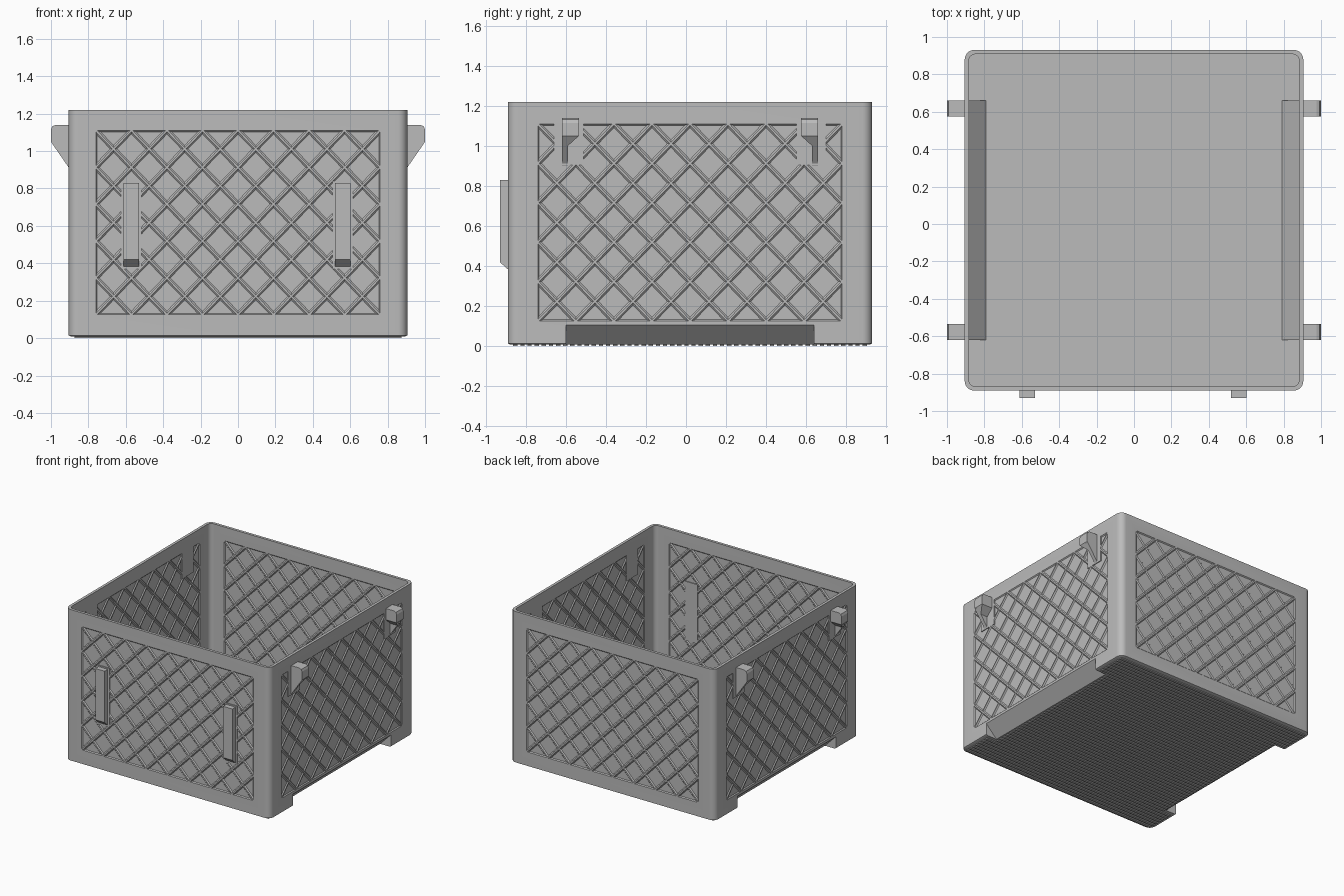
import bpy, bmesh, math
from mathutils import Matrix, Vector

old = bpy.data.objects.get("Cube")
if old:
    bpy.data.objects.remove(old)

grey = bpy.data.materials.new("plain grey")
grey.use_nodes = True
grey.diffuse_color = (0.5, 0.5, 0.5, 1)
grey.node_tree.nodes["Principled BSDF"].inputs["Base Color"].default_value = grey.diffuse_color

HX, HY, CY, TOP = 0.905, 0.91, 0.02, 1.22      # crate half sizes, centre, height
T, D = 0.022, 0.007                            # wall thickness, panel depth
PU, PV, COLS, ROWS = 0.19, 0.197, 8, 5         # lattice pitch and counts
LOW = 0.125
HIGH, HALF = LOW + PV * ROWS, PU * COLS / 2


def to_object(name, bm):
    bmesh.ops.recalc_face_normals(bm, faces=bm.faces)
    mesh = bpy.data.meshes.new(name)
    bm.to_mesh(mesh)
    bm.free()
    mesh.materials.append(grey)
    obj = bpy.data.objects.new(name, mesh)
    bpy.context.collection.objects.link(obj)
    return obj


def add_loft(bm, ring_a, ring_b):
    a = [bm.verts.new(p) for p in ring_a]
    b = [bm.verts.new(p) for p in ring_b]
    bm.faces.new(a)
    bm.faces.new(b)
    for i in range(len(a)):
        j = (i + 1) % len(a)
        bm.faces.new((a[i], a[j], b[j], b[i]))


def add_box(bm, x0, x1, y0, y1, z0, z1):
    ring = [(x0, y0), (x1, y0), (x1, y1), (x0, y1)]
    add_loft(bm, [(x, y, z0) for x, y in ring], [(x, y, z1) for x, y in ring])


def loft(name, *rings):
    bm = bmesh.new()
    add_loft(bm, *rings)
    return to_object(name, bm)


def rounded(hx, hy, r, z):
    pts = []
    for q, (sx, sy) in enumerate([(1, 1), (-1, 1), (-1, -1), (1, -1)]):
        for i in range(9):
            a = math.pi / 2 * (q + i / 8)
            pts.append((sx * (hx - r) + r * math.cos(a), CY + sy * (hy - r) + r * math.sin(a), z))
    return pts


def combine(obj, tool, operation="DIFFERENCE"):
    mod = obj.modifiers.new("cut", "BOOLEAN")
    mod.operation, mod.solver, mod.object = operation, "EXACT", tool
    graph = bpy.context.evaluated_depsgraph_get()
    mesh = bpy.data.meshes.new_from_object(obj.evaluated_get(graph))
    obj.modifiers.clear()
    obj.data = mesh
    bpy.data.objects.remove(tool)


def wedge(name, sx, reach, y0, y1):
    tri = [(HX - reach - 0.05, -0.05), (HX + 0.05, -0.05), (HX + 0.05, reach + 0.05)]
    return loft(name, *[[(sx * x, y, z) for x, z in tri] for y in (y0, y1)])


def capsule(name, sx, r):
    bm = bmesh.new()
    bmesh.ops.create_uvsphere(bm, u_segments=24, v_segments=12, radius=r)
    for v in bm.verts:
        v.co = Vector((v.co.x, v.co.z, v.co.y))
        v.co.y += math.copysign(0.05, v.co.y) if abs(v.co.y) > 1e-5 else 0
        v.co += Vector((sx * 0.825, CY, 0.05))
    return to_object(name, bm)


# Crate shell: rounded box, hollow inside, grip recesses under both sides
shell = loft("crate_shell", rounded(HX, HY, 0.05, 0.014), rounded(HX, HY, 0.05, TOP))
foot = loft("foot", rounded(HX - 0.012, HY - 0.012, 0.04, 0.008), rounded(HX, HY, 0.05, 0.014))
combine(shell, foot, "UNION")
hollow = loft("hollow", rounded(HX - T, HY - T, 0.035, 0.022), rounded(HX - T, HY - T, 0.035, TOP + 0.1))
for sx in (-1, 1):
    combine(hollow, wedge("hump", sx, 0.135, CY - 0.64, CY + 0.64))
    combine(hollow, capsule("grip_bump", sx, 0.055))
combine(shell, hollow)
for sx in (-1, 1):
    combine(shell, wedge("recess", sx, 0.105, CY - 0.62, CY + 0.62))
    combine(shell, capsule("grip", sx, 0.042))


def wall_matrix(quarter):
    half = HX if quarter % 2 else HY
    return (Matrix.Translation((0, CY, 0)) @ Matrix.Rotation(quarter * math.pi / 2, 4, "Z")
            @ Matrix.Translation((0, -half, 0)))


def panel_ring(grow, y):
    return [(-HALF - grow, y, LOW - grow), (HALF + grow, y, LOW - grow),
            (HALF + grow, y, HIGH + grow), (-HALF - grow, y, HIGH + grow)]


# Diamond lattice walls: thin sunken panels with ribs and plain pads
for quarter, side in enumerate(("front", "left", "back", "right")):
    place = wall_matrix(quarter)
    for outer, inner in ((-0.01, D), (T + 0.01, T - D)):
        cutter = loft("panel_cutter", panel_ring(0.01, outer), panel_ring(-0.007, inner))
        cutter.data.transform(place)
        combine(shell, cutter)

    bm = bmesh.new()
    for k in range(1, COLS + ROWS):
        u0, u1 = max(0, k - ROWS), min(COLS, k)
        for flip in (-1, 1):
            a = Vector((flip * (u0 * PU - HALF), 0, LOW + (k - u0) * PV))
            b = Vector((flip * (u1 * PU - HALF), 0, LOW + (k - u1) * PV))
            across = (b - a).normalized().cross(Vector((0, 1, 0)))
            section = [(-0.005, 0), (0.005, 0), (0.013, D), (0.013, T - D),
                       (0.005, T), (-0.005, T), (-0.013, T - D), (-0.013, D)]
            rings = [[p + across * w + Vector((0, d, 0)) for w, d in section] for p in (a, b)]
            add_loft(bm, *rings)
    if quarter % 2:
        for s in (-1, 1):
            u = s * 0.605
            add_box(bm, u - 0.073, u + 0.073, 0, T, 0.905, HIGH + 0.005)
    elif side == "front":
        for u in (-0.57, 0.56):
            add_box(bm, u - 0.055, u + 0.055, 0, T, 0.37, 0.84)
    ribs = to_object(side + "_lattice", bm)
    ribs.data.transform(place)

# Hooks on both sides, tapering to a narrow lower fin
hook = [(0.89, 1.14), (0.975, 1.14), (0.993, 1.132), (1.0, 1.115), (1.0, 1.05), (0.89, 0.89)]
fin = [(0.89, 1.06), (0.995, 1.06), (0.995, 1.042), (0.89, 0.89)]
for sx, side in ((1, "left"), (-1, "right")):
    for sy, end in ((-1, "front"), (1, "back")):
        bm = bmesh.new()
        head = hook[:5] + [(0.89, 1.05)]
        edges = (CY + sy * 0.64, CY + sy * 0.555, CY + sy * 0.61)
        add_loft(bm, *[[(sx * x, y, z) for x, z in head] for y in edges[:2]])
        add_loft(bm, *[[(sx * x, y, z) for x, z in fin] for y in (edges[0], edges[2])])
        # sloping web between head and fin
        web = [(edges[1], 1.05), (edges[0], 1.05), (edges[0], 1.0), (edges[2], 1.0)]
        add_loft(bm, [(sx * 0.89, y, z) for y, z in web],
                 [(sx * (1.0 if z > 1.02 else 0.965), y, z) for y, z in web])
        to_object(f"{side}_{end}_hook", bm)

# Front catch bars with sloping lower ends
front = CY - HY
for x, side in ((0.56, "left"), (-0.57, "right")):
    bar = [(front + 0.01, 0.375), (front - 0.04, 0.42), (front - 0.04, 0.83), (front + 0.01, 0.83)]
    loft(side + "_catch_bar", *[[(x + s * 0.041, y, z) for y, z in bar] for s in (-1, 1)])

# Ridged underside
bm = bmesh.new()
COUNT = 50
pitch = 2 * (HY - 0.02) / COUNT
for i in range(COUNT):
    y = CY - HY + 0.02 + (i + 0.5) * pitch
    reach = 0.795 if abs(y - CY) < 0.64 else HX - 0.03
    add_box(bm, -reach, reach, y - pitch * 0.3, y + pitch * 0.3, 0, 0.012)
to_object("base_ridges", bm)

bpy.ops.object.select_all(action="DESELECT")
shell.select_set(True)
bpy.context.view_layer.objects.active = shell
bpy.ops.object.shade_smooth_by_angle(angle=math.radians(30))
